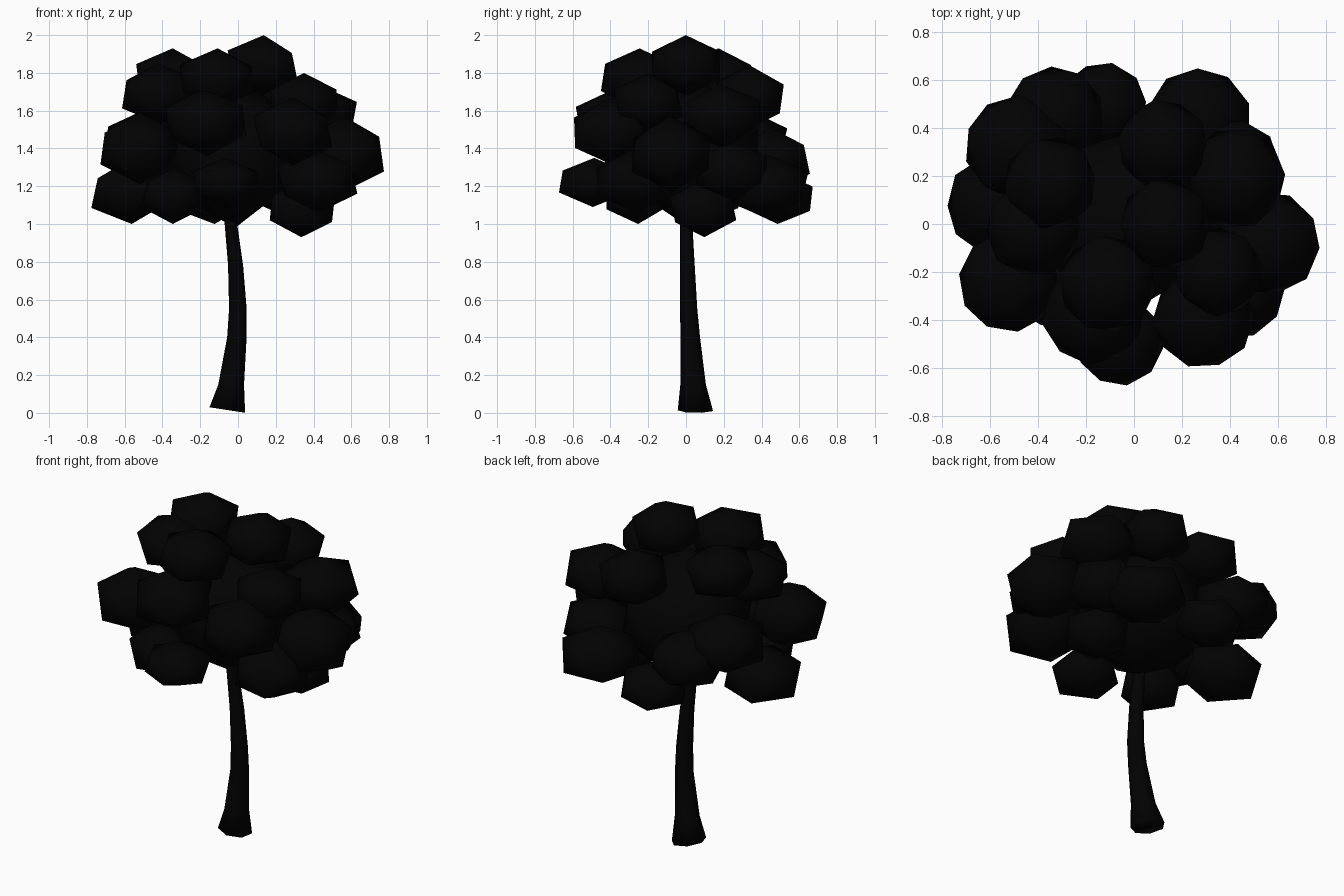
import bpy, bmesh, math, random
from mathutils import Matrix, Euler, Vector

random.seed(4)

def material(name, col):
    m = bpy.data.materials.new(name)
    m.diffuse_color = (*col, 1)
    return m

def finish(bm, name, mat):
    me = bpy.data.meshes.new(name)
    for f in bm.faces:
        f.smooth = True
    bm.to_mesh(me)
    bm.free()
    me.materials.append(mat)
    ob = bpy.data.objects.new(name, me)
    bpy.context.collection.objects.link(ob)
    return ob

bark = material("bark", (0.0005, 0.0005, 0.0005))
leaf = material("leaf", (0.0005, 0.0005, 0.0005))

# Trunk: seven-sided rings along a gently bent path (x, y, z, radius)
rings = [(-0.055, 0.053, 0.015, 0.097), (-0.035, 0.04, 0.15, 0.07),
         (-0.005, 0.025, 0.4, 0.053), (0.0, 0.015, 0.55, 0.048),
         (-0.012, 0.008, 0.78, 0.041), (-0.037, 0.002, 1.0, 0.034),
         (-0.05, 0.0, 1.2, 0.025)]
bm = bmesh.new()
prev = None
for i, (x, y, z, r) in enumerate(rings):
    ring = []
    for k in range(7):
        a = math.tau * k / 7 + 0.3
        dz = -0.015 * math.cos(a) if i == 0 else 0
        ring.append(bm.verts.new((x + r * math.cos(a), y + r * math.sin(a), z + dz)))
    if prev:
        for k in range(7):
            bm.faces.new((prev[k], prev[(k + 1) % 7], ring[(k + 1) % 7], ring[k]))
    else:
        bm.faces.new(ring[::-1])
    prev = ring
bm.faces.new(prev)
finish(bm, "trunk", bark)

# Foliage: squashed icosahedra (x, y, z, radius, half height)
clumps = [
    # large core
    (-0.03, 0.03, 1.38, 0.41, 0.40),
    # lower tier
    (-0.57, 0.08, 1.17, 0.235, 0.17), (0.34, 0.09, 1.08, 0.195, 0.15),
    (-0.06, -0.49, 1.22, 0.205, 0.13), (-0.13, 0.49, 1.14, 0.205, 0.14),
    (-0.34, -0.26, 1.15, 0.19, 0.15), (0.42, -0.27, 1.23, 0.235, 0.17),
    (0.27, 0.43, 1.20, 0.245, 0.17), (0.41, 0.24, 1.28, 0.22, 0.16),
    # middle tier
    (-0.52, -0.24, 1.40, 0.235, 0.19), (-0.17, -0.37, 1.54, 0.24, 0.18),
    (0.29, -0.39, 1.49, 0.235, 0.18), (0.56, -0.08, 1.37, 0.24, 0.20),
    (0.42, 0.19, 1.57, 0.235, 0.17),
    (-0.33, 0.45, 1.34, 0.23, 0.17), (-0.49, 0.32, 1.43, 0.24, 0.18),
    # upper tier
    (0.12, 0.33, 1.67, 0.21, 0.17), (0.35, -0.20, 1.64, 0.205, 0.16),
    (-0.42, -0.02, 1.69, 0.22, 0.16), (-0.11, -0.25, 1.77, 0.225, 0.16),
    (-0.35, 0.17, 1.77, 0.215, 0.16), (0.13, 0.0, 1.84, 0.21, 0.16),
]
for i, (x, y, z, r, h) in enumerate(clumps):
    tilt = Euler((random.uniform(-0.05, 0.05), random.uniform(-0.05, 0.05), 0)).to_matrix().to_4x4()
    spin = Matrix.Rotation(random.uniform(0, math.tau), 4, 'Z')
    mat = (Matrix.Translation(Vector((x, y, z))) @ tilt
           @ Matrix.Diagonal((r, r, h, 1)) @ spin)
    bm = bmesh.new()
    bmesh.ops.create_icosphere(bm, subdivisions=1, radius=1, matrix=mat)
    finish(bm, "leaf_core" if i == 0 else f"leaf_clump_{i}", leaf)
